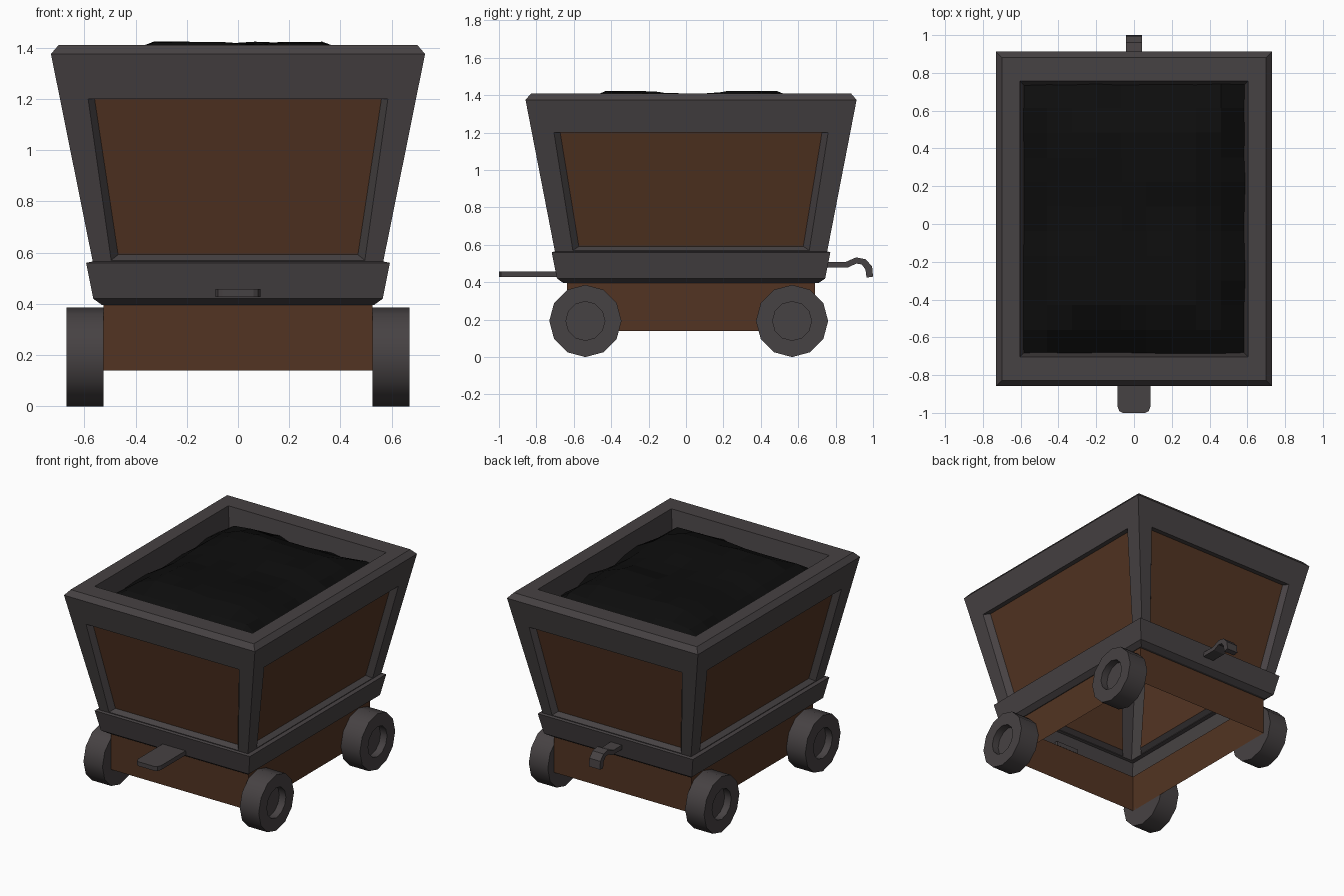
import bpy, bmesh, math, random
from mathutils import Vector

if "Cube" in bpy.data.objects:
    bpy.data.objects.remove(bpy.data.objects["Cube"])

random.seed(4)
CY = 0.027  # centre of the tub along y


def material(name, rgb):
    m = bpy.data.materials.new(name)
    m.diffuse_color = (*rgb, 1)
    m.use_nodes = True
    m.node_tree.nodes["Principled BSDF"].inputs["Base Color"].default_value = m.diffuse_color
    return m


METAL = material("dark_metal", (0.062, 0.054, 0.056))
WOOD = material("brown_wood", (0.085, 0.034, 0.016))
COAL = material("black_coal", (0.004, 0.004, 0.004))


def finish(name, bm, mat, smooth=False, normals=True):
    bmesh.ops.remove_doubles(bm, verts=bm.verts, dist=1e-5)
    if normals:
        bmesh.ops.recalc_face_normals(bm, faces=bm.faces)
    me = bpy.data.meshes.new(name)
    bm.to_mesh(me)
    bm.free()
    me.materials.append(mat)
    if smooth:
        me.polygons.foreach_set("use_smooth", [True] * len(me.polygons))
        me.set_sharp_from_angle(angle=math.radians(40))
    ob = bpy.data.objects.new(name, me)
    bpy.context.collection.objects.link(ob)
    return ob


def bridge(bm, a, b):
    """Join two closed loops of points with quads."""
    va, vb = ([bm.verts.new(p) for p in loop] for loop in (a, b))
    n = len(va)
    for i in range(n):
        j = (i + 1) % n
        bm.faces.new((va[i], va[j], vb[j], vb[i]))


def rect(hx, hy, z):
    return [Vector((sx * hx, CY + sy * hy, z))
            for sx, sy in ((-1, -1), (1, -1), (1, 1), (-1, 1))]


def loft(bm, rings):
    for a, b in zip(rings, rings[1:]):
        bridge(bm, a, b)


# Tub frame: rim, four walls with recessed openings, and the lower band
TOP, LOW = (0.73, 0.885, 1.375), (0.567, 0.728, 0.565)
frame = bmesh.new()
panels = bmesh.new()
loft(frame, [rect(0.57, 0.695, 1.2), rect(0.604, 0.73, 1.41),
             rect(0.70, 0.855, 1.41), rect(*TOP)])
loft(frame, [rect(*LOW), rect(0.593, 0.745, 0.56),
             rect(0.565, 0.717, 0.42), rect(0.53, 0.68, 0.395),
             rect(0.525, 0.663, 0.395)])
top, low = rect(*TOP), rect(*LOW)
for i in range(4):
    j = (i + 1) % 4
    wall = [low[i], low[j], top[j], top[i]]
    along = (low[j] - low[i]).normalized()
    up = ((top[i] + top[j]) - (low[i] + low[j])) / 2
    mid = (low[i] + low[j]) / 2
    normal = along.cross(up).normalized()
    # half widths at the bottom and top of the opening, then of the panel
    sizes = ((0.495, 0.585), (0.468, 0.56)) if i % 2 == 0 else ((0.632, 0.733), (0.60, 0.70))

    def opening(widths, z0, z1, depth):
        pts = []
        for side, w, z in ((-1, widths[0], z0), (1, widths[0], z0),
                           (1, widths[1], z1), (-1, widths[1], z1)):
            t = (z - LOW[2]) / (TOP[2] - LOW[2])
            pts.append(mid + up * t + along * side * w - normal * depth)
        return pts

    hole = opening(sizes[0], 0.57, 1.20, 0)
    panel = opening(sizes[1], 0.585, 1.195, 0.035)
    bridge(frame, wall, hole)
    bridge(frame, hole, panel)
    panels.faces.new([panels.verts.new(p) for p in panel])
finish("tub_frame", frame, METAL)
finish("wall_panels", panels, WOOD, normals=False)

# Open wooden base skirt
bm = bmesh.new()
loft(bm, [rect(0.525, 0.663, 0.14), rect(0.525, 0.663, 0.397)])
finish("base_skirt", bm, WOOD)

# Coal heap: flat-topped mound with two humps and a ragged edge
bm = bmesh.new()
NX, NY, HX, HY = 9, 11, 0.592, 0.718
grid = []
for r in range(NY + 1):
    row = []
    for c in range(NX + 1):
        x, y = HX * (2 * c / NX - 1), HY * (2 * r / NY - 1)
        d = min(HX - abs(x), HY - abs(y))
        z = 1.29 + 0.13 * min(1, d / 0.2) - 0.02 * max(0, 1 - abs(y) / 0.2)
        z += random.uniform(-0.025, 0.025) if d < 0.01 else random.uniform(-0.012, 0.004)
        row.append(bm.verts.new((x, CY + y, z)))
    grid.append(row)
for r in range(NY):
    for c in range(NX):
        bm.faces.new((grid[r][c], grid[r][c + 1], grid[r + 1][c + 1], grid[r + 1][c]))
finish("coal_heap", bm, COAL, normals=False)


# Wheels: twelve-sided, with a recessed hub on the outside
def wheel(name, side, y):
    bm = bmesh.new()

    def ring(x, radius):
        return [Vector((side * x, y + radius * math.sin(math.tau * k / 12),
                        0.193 + radius * math.cos(math.tau * k / 12))) for k in range(12)]

    rings = [ring(0.525, 0.193), ring(0.67, 0.193), ring(0.67, 0.104), ring(0.62, 0.104)]
    loft(bm, rings)
    for cap in (rings[0], rings[-1]):
        bm.faces.new([bm.verts.new(p) for p in cap])
    finish(name, bm, METAL, smooth=True)


for side, sn in ((-1, "left"), (1, "right")):
    for y, yn in ((-0.538, "front"), (0.567, "back")):
        wheel(f"{yn}_{sn}_wheel", side, y)


def extrude(name, outline, offset):
    bm = bmesh.new()
    a = [Vector(p) for p in outline]
    b = [p + Vector(offset) for p in a]
    bridge(bm, a, b)
    for cap in (a, b):
        bm.faces.new([bm.verts.new(p) for p in cap])
    finish(name, bm, METAL)


# Front coupling plate with clipped corners
plate = [(0.088, -0.675), (0.088, -0.965), (0.078, -0.99), (0.06, -1.0)]
plate += [(-x, y) for x, y in reversed(plate)]
extrude("coupling_plate", [(x, y, 0.427) for x, y in plate], (0, 0, 0.03))

# Back coupling hook
hook = [(0.72, 0.51), (0.85, 0.507), (0.91, 0.533), (0.96, 0.523), (0.995, 0.485),
        (1.0, 0.43), (0.965, 0.425), (0.96, 0.467), (0.94, 0.495), (0.91, 0.5),
        (0.865, 0.478), (0.72, 0.478)]
extrude("coupling_hook", [(-0.042, y, z) for y, z in hook], (0.084, 0, 0))
